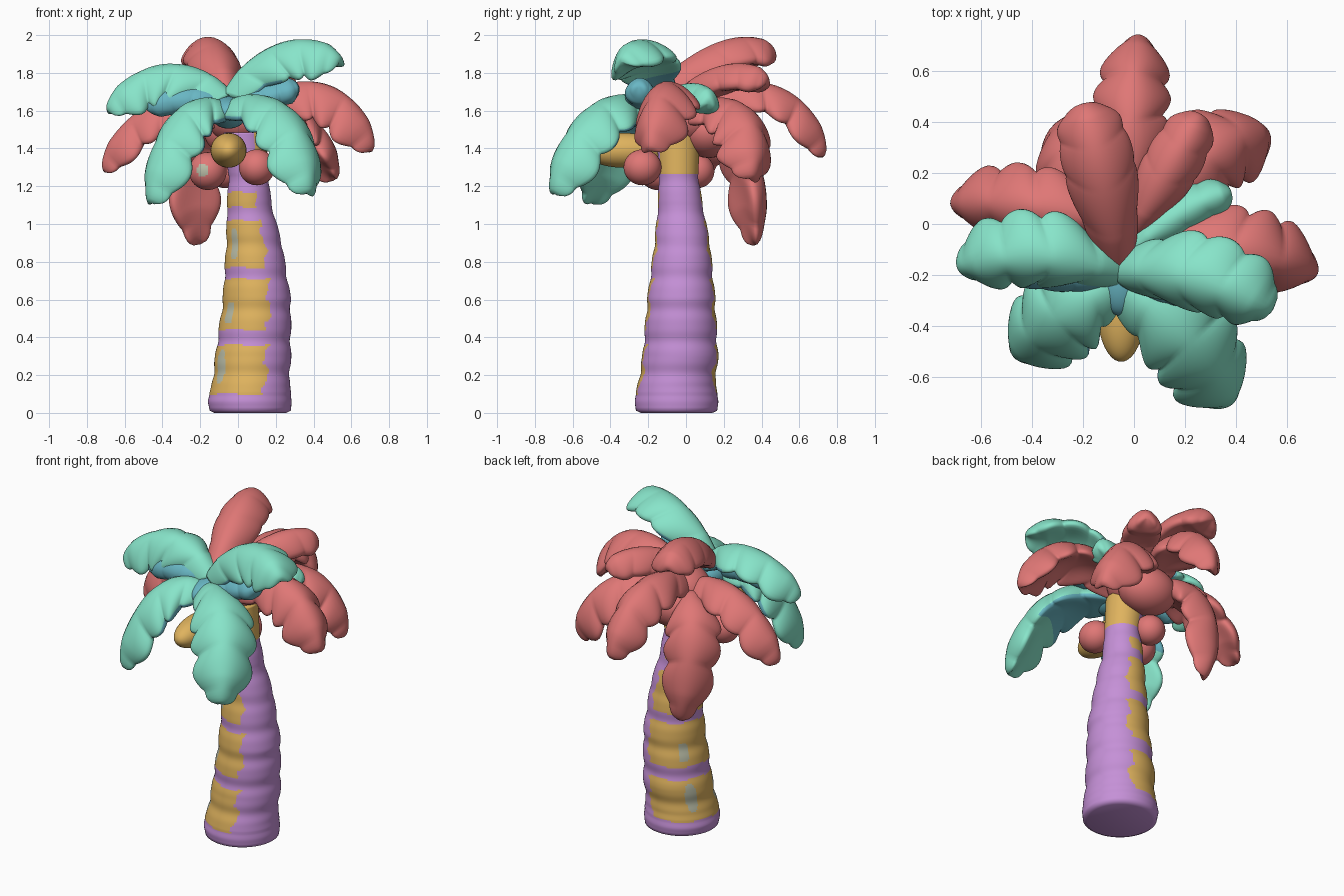
import bpy, bmesh, math
from mathutils import Vector

cube = bpy.data.objects.get("Cube")
if cube:
    bpy.data.objects.remove(cube, do_unlink=True)


def material(name, rgb):
    m = bpy.data.materials.new(name)
    m.use_nodes = True
    m.diffuse_color = (*rgb, 1)
    m.node_tree.nodes["Principled BSDF"].inputs["Base Color"].default_value = (*rgb, 1)
    return m


RED = material("coral red", (0.74, 0.185, 0.18))
GREEN = material("mint green", (0.245, 0.78, 0.59))
BLUE = material("teal blue", (0.14, 0.47, 0.55))
PURPLE = material("soft purple", (0.56, 0.28, 0.68))
GOLD = material("gold", (0.74, 0.45, 0.112))
GREY = material("pale grey", (0.48, 0.5, 0.38))


def finish(bm, name, mats, rule=None):
    """Turn a bmesh into a smooth object, colouring its faces by rule."""
    bmesh.ops.recalc_face_normals(bm, faces=bm.faces)
    for f in bm.faces:
        f.smooth = True
        if rule:
            f.material_index = rule(f.calc_center_median())
    mesh = bpy.data.meshes.new(name)
    bm.to_mesh(mesh)
    bm.free()
    for m in mats:
        mesh.materials.append(m)
    obj = bpy.data.objects.new(name, mesh)
    bpy.context.collection.objects.link(obj)


def loft(bm, rings):
    """Skin a list of closed point rings and cap both ends."""
    loops = [[bm.verts.new(p) for p in ring] for ring in rings]
    grid = []
    for a, b in zip(loops, loops[1:]):
        n = len(a)
        grid.append([bm.faces.new((a[j], a[(j + 1) % n], b[(j + 1) % n], b[j]))
                     for j in range(n)])
    bm.faces.new(loops[0])
    bm.faces.new(loops[-1])
    return grid


def blob(name, centre, radii, mats, rule=None):
    bm = bmesh.new()
    bmesh.ops.create_uvsphere(bm, u_segments=48, v_segments=32, radius=1)
    bmesh.ops.scale(bm, vec=radii, verts=bm.verts)
    bmesh.ops.translate(bm, vec=centre, verts=bm.verts)
    finish(bm, name, mats, rule)


# Trunk: (height, centre x, centre y, radius), leaning and tapering upwards
TRUNK = [(0, 0.065, -0.05, 0.19), (0.012, 0.065, -0.05, 0.215),
         (0.06, 0.062, -0.05, 0.222), (0.14, 0.067, -0.05, 0.207),
         (0.3, 0.08, -0.03, 0.2), (0.6, 0.1, -0.025, 0.18),
         (0.9, 0.085, -0.02, 0.147), (1.1, 0.06, -0.03, 0.118),
         (1.26, 0.055, -0.04, 0.105), (1.5, 0.03, -0.04, 0.115)]

# Gold bands: bottom, top, then shine height, half length and angle
BANDS = [(0.1, 0.36, 0.245, 0.09, 2.55), (0.44, 0.71, 0.53, 0.06, 2.45),
         (0.77, 1.02, 0.895, 0.085, 2.36), (1.09, 1.17, 0, 0.01, 2.4)]


def trunk_at(z):
    for a, b in zip(TRUNK, TRUNK[1:]):
        if z <= b[0]:
            f = (z - a[0]) / (b[0] - a[0])
            return [p + (q - p) * f for p, q in zip(a[1:], b[1:])]
    return TRUNK[-1][1:]


def trunk_ring(z):
    cx, cy, r = trunk_at(z)
    if 0.1 < z < 1.26:
        r *= 1.012 - 0.045 * abs(math.cos(math.pi * (z - 0.04) / 0.17)) ** 4
    return [(cx + r * math.cos(a), cy + r * math.sin(a), z)
            for a in (math.tau * j / 120 for j in range(120))]


def trunk_colour(c):
    cx, cy, r = trunk_at(c.z)
    nx, ny = (c.x - cx) / r, (c.y - cy) / r
    if c.z > 1.26:
        return int(nx > -0.3 and ny > -0.88)
    angle = math.atan2(ny, nx)
    wobble = 0.008 * math.sin(5 * angle)
    edge = 0.36 + 0.08 * math.sin(c.z * 38) + 0.04 * math.sin(c.z * 90)
    for low, high, mid, length, turn in BANDS:
        if low + wobble < c.z < high + wobble and nx < edge:
            off = abs(abs(angle) - turn) / 0.17
            return 2 if off ** 2 + ((c.z - mid) / length) ** 4 < 1 else 1
    return 0


bm = bmesh.new()
heights = [0, 0.012, 0.03] + [0.045 + 0.01 * i for i in range(145)]
loft(bm, [trunk_ring(z) for z in heights])
finish(bm, "trunk", [PURPLE, GOLD, GREY], trunk_colour)

# Crown heart and fruit
blob("crown_core", (0.01, 0.03, 1.56), (0.17, 0.17, 0.14), [RED])
blob("crown_back", (0.0, 0.12, 1.49), (0.18, 0.15, 0.14), [RED])
blob("crown_front", (-0.05, -0.2, 1.59), (0.1, 0.16, 0.085), [BLUE])
blob("gold_fruit", (-0.05, -0.33, 1.39), (0.095, 0.21, 0.092), [GOLD])
blob("red_fruit_left", (0.1, -0.23, 1.3), (0.095, 0.1, 0.095), [RED])
blob("red_fruit_right", (-0.16, -0.15, 1.28), (0.1, 0.1, 0.1), [RED, GREY],
     lambda c: int((c - Vector((-0.19, -0.25, 1.285))).length < 0.035))
blob("red_fruit_back", (-0.07, 0.06, 1.28), (0.09, 0.09, 0.09), [RED])


def frond(name, root, mid, tip, width, colour, droop=0.6, lobe=0.25, roll=0.0,
          teal=0.0, steps=60, sides=32):
    """Puffy arched leaf swept along a curve, with scalloped drooping edges.
    The share of its length given by teal has a teal underside."""
    root, mid, tip = Vector(root), Vector(mid), Vector(tip)
    ctrl = 2 * mid - (root + tip) / 2
    out = tip - root
    side = Vector((-out.y, out.x, 0)).normalized()
    rings = []
    for i in range(steps + 1):
        t = 0.998 * i / steps
        p = (1 - t) ** 2 * root + 2 * t * (1 - t) * ctrl + t * t * tip
        tan = ((1 - t) * (ctrl - root) + t * (tip - ctrl)).normalized()
        flat = (side - tan * side.dot(tan)).normalized()
        rise = tan.cross(flat)
        across = flat * math.cos(roll) + rise * math.sin(roll)
        up = tan.cross(across)
        env = 0.55 + 0.45 * math.sin(min(t / 0.45, 1) * math.pi / 2)
        env *= 1 - 0.36 * max(t - 0.45, 0)
        if t > 0.74:
            env *= math.sqrt(1 - ((t - 0.74) / 0.26) ** 2)
        bump = abs(math.sin(math.pi * 4 * (t + 0.08))) ** 0.7
        w = width * env * (1.05 - lobe + lobe * bump)
        ring = []
        for j in range(sides):
            a = math.tau * j / sides
            u, v = math.cos(a), math.sin(a)
            # rounded back, fuller belly, edges sagging and swept to the tip
            thick = (0.055 if v > 0 else 0.085) * min(1, env * 1.3)
            lift = thick * v * (1 - lobe * u * u * (1 - bump)) - droop * w * u * u
            ring.append(p + across * w * u + up * lift + tan * 0.35 * w * u * u)
        rings.append(ring)
    bm = bmesh.new()
    grid = loft(bm, rings)
    for row in grid[:int(steps * teal)]:
        for j, f in enumerate(row):
            f.material_index = int(math.sin(math.tau * (j + 0.5) / sides) < -0.05)
    finish(bm, name, [colour, BLUE] if teal else [colour])


# Front fronds, green with teal undersides near the crown
frond("green_frond_right", (-0.05, -0.19, 1.66), (-0.38, -0.13, 1.79),
      (-0.69, -0.17, 1.6), 0.16, GREEN, 0.6, 0.25, -0.35, 0.3)
frond("green_frond_left", (-0.05, -0.19, 1.67), (0.24, -0.22, 1.905),
      (0.54, -0.34, 1.86), 0.165, GREEN, 0.6, 0.18, 0.35, 0.3)
frond("green_frond_front_right", (-0.07, -0.22, 1.6), (-0.31, -0.38, 1.53),
      (-0.46, -0.51, 1.11), 0.185, GREEN, 0.5, teal=0.58)
frond("green_frond_front_left", (-0.05, -0.22, 1.61), (0.24, -0.49, 1.56),
      (0.37, -0.7, 1.16), 0.19, GREEN, 0.5, teal=0.58)
frond("green_frond_small", (0, -0.1, 1.66), (0.2, 0.05, 1.69),
      (0.38, 0.12, 1.64), 0.085, GREEN, 0.5, 0.1)

# Teal inner leaves filling the gaps below the upper green fronds
frond("teal_leaf_right", (-0.05, -0.2, 1.63), (-0.26, -0.2, 1.67),
      (-0.5, -0.19, 1.63), 0.065, BLUE, 0.3, 0.1)
frond("teal_leaf_left", (-0.05, -0.2, 1.63), (0.14, -0.23, 1.69),
      (0.32, -0.25, 1.73), 0.085, BLUE, 0.3, 0.1)

# Back and side fronds, red
frond("red_frond_top", (-0.06, -0.15, 1.68), (-0.13, 0.2, 1.915),
      (-0.2, 0.47, 1.89), 0.14, RED, 0.5, 0.08)
frond("red_frond_upper_left", (0, -0.02, 1.66), (0.14, 0.22, 1.79),
      (0.26, 0.43, 1.75), 0.11, RED, 0.5, 0.08)
frond("red_frond_back", (-0.02, 0.03, 1.6), (-0.01, 0.46, 1.68),
      (0.02, 0.73, 1.36), 0.15, RED)
frond("red_frond_back_left", (0.03, 0.02, 1.58), (0.31, 0.29, 1.57),
      (0.52, 0.34, 1.24), 0.175, RED)
frond("red_frond_back_right", (-0.05, 0.05, 1.55), (-0.25, 0.3, 1.41),
      (-0.22, 0.37, 0.89), 0.165, RED, 0.45)
frond("red_frond_right", (-0.05, 0, 1.57), (-0.43, 0.07, 1.59),
      (-0.71, 0.08, 1.28), 0.15, RED, 0.6, 0.25, -0.2)
frond("red_frond_left", (0.03, -0.05, 1.58), (0.44, -0.12, 1.69),
      (0.71, -0.19, 1.39), 0.165, RED, 0.7, 0.25, 0.2)
